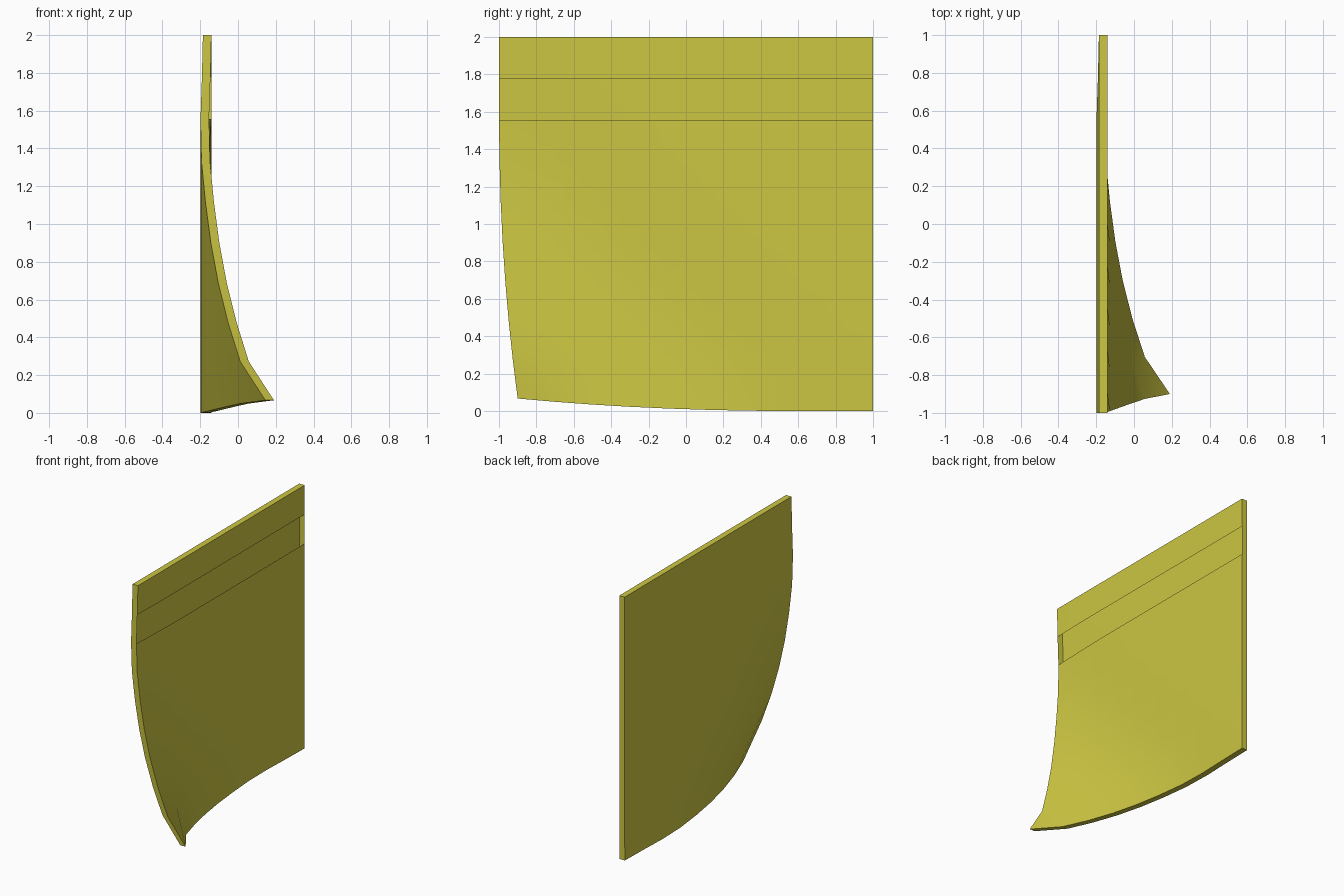
import bpy, bmesh, math

if "Cube" in bpy.data.objects:
    bpy.data.objects.remove(bpy.data.objects["Cube"])

N = 9            # cells per side
THICK = 0.045
FRONT_X = -0.14
OPEN_ROW = 7     # row left open on the front (adhesive strip)


def curled(i, j, x):
    """Sheet point with the low corner curling outwards."""
    s, t = 2 * i / N, 2 * j / N
    d = s + t                                    # distance along the diagonal
    lift = 0.275 * max(0, 1 - d / 1.45) ** 2 - 0.014 * math.exp(-((d - 1.5) / 0.3) ** 2)
    if d == 0:
        lift += 0.055                            # sharper tip
    pull = max(0, 1 - d / 1.6) ** 2
    return (x + lift, -1 + s + 0.10 * pull, t + 0.067 * pull)


bm = bmesh.new()
R = range(N + 1)
front = [[bm.verts.new(curled(i, j, FRONT_X)) for j in R] for i in R]
back = [[bm.verts.new(curled(i, j, FRONT_X - THICK)) for j in R] for i in R]

# front and back skins
for i in range(N):
    for j in range(N):
        for g, flip in ((front, False), (back, True)):
            if g is front and j == OPEN_ROW:
                continue
            q = [g[i][j], g[i + 1][j], g[i + 1][j + 1], g[i][j + 1]]
            bm.faces.new(q[::-1] if flip else q)

# rim around the edge
loop = ([(i, 0) for i in range(N)] + [(N, j) for j in range(N)]
        + [(i, N) for i in range(N, 0, -1)] + [(0, j) for j in range(N, 0, -1)])
for (a, b), (c, d) in zip(loop, loop[1:] + loop[:1]):
    bm.faces.new([front[a][b], back[a][b], back[c][d], front[c][d]])

me = bpy.data.meshes.new("sticky_note")
bm.to_mesh(me)
bm.free()
note = bpy.data.objects.new("sticky_note", me)
bpy.context.collection.objects.link(note)

mat = bpy.data.materials.new("yellow_paper")
mat.diffuse_color = (0.61, 0.57, 0.055, 1)
mat.use_nodes = True
mat.node_tree.nodes["Principled BSDF"].inputs["Base Color"].default_value = mat.diffuse_color
me.materials.append(mat)

# soft curl with crisp rim
bpy.context.view_layer.objects.active = note
note.select_set(True)
bpy.ops.object.shade_smooth_by_angle(angle=math.radians(30))
